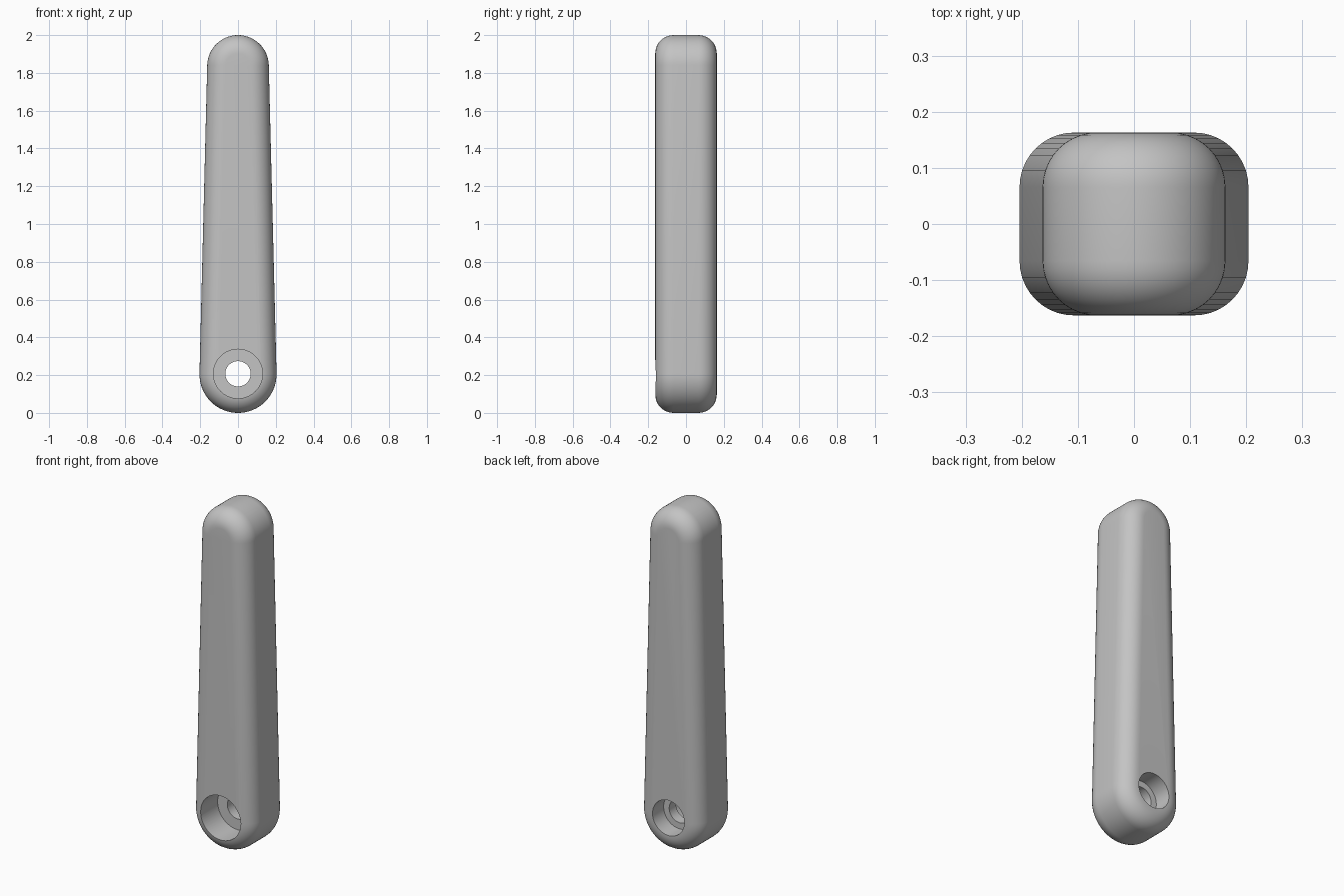
import bpy, bmesh
from math import sin, cos, pi, asin, radians

if "Cube" in bpy.data.objects:
    bpy.data.objects.remove(bpy.data.objects["Cube"])

HALF = 0.163                 # half thickness
FILLET = 0.097               # edge rounding
LOW_R, TOP_R = 0.204, 0.163  # end radii
LOW_Z, TOP_Z = LOW_R, 2 - TOP_R

grey = bpy.data.materials.new("plain_grey")
grey.use_nodes = True
colour = (0.55, 0.55, 0.55, 1)
grey.diffuse_color = colour
grey.node_tree.nodes["Principled BSDF"].inputs["Base Color"].default_value = colour


def outline(inset, steps=32):
    """Tapered capsule outline in x and z, pulled in by inset."""
    tilt = asin((LOW_R - TOP_R) / (TOP_Z - LOW_Z))
    points = []
    for z, r, start, sweep in ((TOP_Z, TOP_R, tilt, pi - 2 * tilt),
                               (LOW_Z, LOW_R, pi - tilt, pi + 2 * tilt)):
        for i in range(steps + 1):
            a = start + sweep * i / steps
            points.append(((r - inset) * cos(a), z + (r - inset) * sin(a)))
    return points


def loft(name, rings):
    """Skin closed rings of points and cap both ends."""
    bm = bmesh.new()
    loops = [[bm.verts.new(p) for p in ring] for ring in rings]
    n = len(loops[0])
    for a, b in zip(loops, loops[1:]):
        for i in range(n):
            j = (i + 1) % n
            bm.faces.new((a[i], a[j], b[j], b[i]))
    bm.faces.new(loops[0])
    bm.faces.new(loops[-1])
    bmesh.ops.recalc_face_normals(bm, faces=bm.faces)
    mesh = bpy.data.meshes.new(name)
    bm.to_mesh(mesh)
    bm.free()
    mesh.materials.append(grey)
    obj = bpy.data.objects.new(name, mesh)
    bpy.context.collection.objects.link(obj)
    return obj


# Handle body: filleted slices from front to back
arc = [pi / 2 * i / 10 for i in range(11)]
slices = [(-HALF + FILLET * (1 - cos(a)), FILLET * (1 - sin(a))) for a in arc]
slices += [(-y, inset) for y, inset in reversed(slices)]
handle = loft("handle", [[(x, y, z) for x, z in outline(inset)] for y, inset in slices])

# Stepped bolt hole: wide front recess, narrow bore, medium back recess
steps = ((-0.3, 0.13), (-0.003, 0.13), (-0.003, 0.067),
         (0.06, 0.067), (0.06, 0.103), (0.3, 0.103))
turns = [2 * pi * i / 64 for i in range(64)]
cutter = loft("bolt_hole_cutter",
              [[(r * cos(a), y, 0.207 + r * sin(a)) for a in turns] for y, r in steps])

cut = handle.modifiers.new("bolt_hole", "BOOLEAN")
cut.operation = "DIFFERENCE"
cut.solver = "EXACT"
cut.object = cutter

bpy.ops.object.select_all(action="DESELECT")
handle.select_set(True)
bpy.context.view_layer.objects.active = handle
bpy.ops.object.modifier_apply(modifier=cut.name)
bpy.data.objects.remove(cutter)
bpy.ops.object.shade_smooth_by_angle(angle=radians(30))
